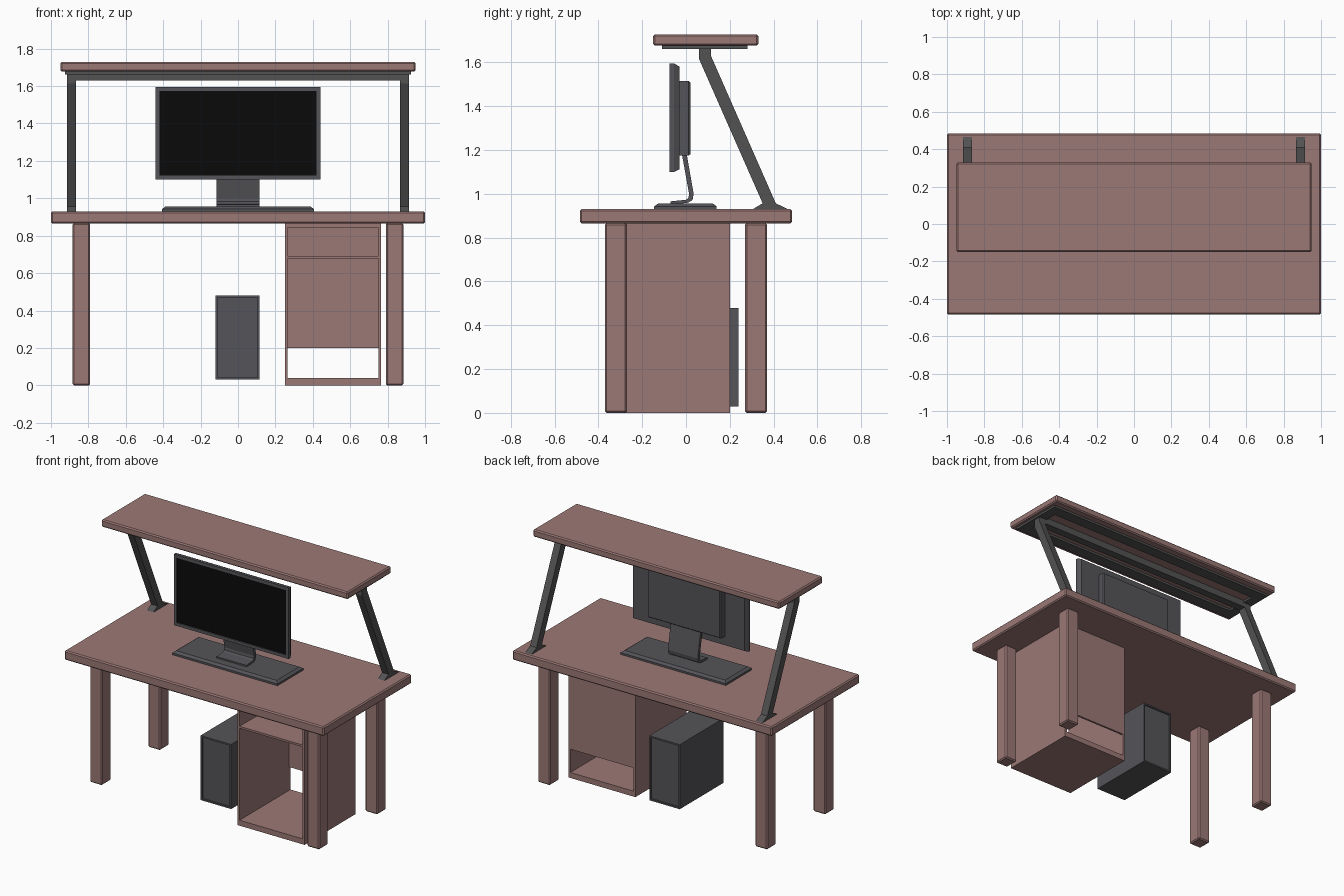
import bpy, bmesh
from mathutils import Vector

if "Cube" in bpy.data.objects:
    bpy.data.objects.remove(bpy.data.objects["Cube"])


def material(name, rgb):
    m = bpy.data.materials.new(name)
    m.diffuse_color = (*rgb, 1)
    m.use_nodes = True
    m.node_tree.nodes["Principled BSDF"].inputs["Base Color"].default_value = m.diffuse_color
    return m


WOOD = material("wood", (0.33, 0.19, 0.18))
METAL = material("dark_metal", (0.085, 0.085, 0.085))
PLASTIC = material("dark_plastic", (0.09, 0.09, 0.10))
BLACK = material("screen_black", (0.003, 0.003, 0.003))


def finish(name, bm, mat, bevel=0):
    bmesh.ops.recalc_face_normals(bm, faces=bm.faces)
    me = bpy.data.meshes.new(name)
    bm.to_mesh(me)
    bm.free()
    ob = bpy.data.objects.new(name, me)
    bpy.context.collection.objects.link(ob)
    me.materials.append(mat)
    if bevel:
        mod = ob.modifiers.new("bevel", 'BEVEL')
        mod.width, mod.segments = bevel, 1
    return ob


def cube(x, y, z):
    bm = bmesh.new()
    bmesh.ops.create_cube(bm, size=1)
    for v in bm.verts:
        v.co = Vector([r[0] if c < 0 else r[1] for c, r in zip(v.co, (x, y, z))])
    bm.normal_update()
    return bm


def box(name, x, y, z, mat, bevel=0):
    return finish(name, cube(x, y, z), mat, bevel)


def inset(bm, direction, width, depth, index=0):
    """Inset the outermost face that looks along direction; depth > 0 goes out."""
    d = Vector(direction)
    bm.normal_update()
    f = max((f for f in bm.faces if f.normal.dot(d) > 0.99),
            key=lambda f: f.calc_center_median().dot(d))
    bmesh.ops.inset_individual(bm, faces=[f], thickness=width, depth=depth)
    f.material_index = index


def extrude_profile(name, points, x0, x1, mat):
    """Extrude a closed (y, z) outline from x0 to x1."""
    bm = bmesh.new()
    f = bm.faces.new([bm.verts.new((x0, y, z)) for y, z in points])
    ext = bmesh.ops.extrude_face_region(bm, geom=[f])["geom"]
    bmesh.ops.translate(bm, vec=(x1 - x0, 0, 0),
                        verts=[v for v in ext if isinstance(v, bmesh.types.BMVert)])
    return finish(name, bm, mat)


FRONT, BACK, UP = (0, -1, 0), (0, 1, 0), (0, 0, 1)

# Desk top and legs
box("desk_top", (-1, 1), (-.485, .485), (.865, .93), WOOD, .008)
for sx, side in ((-1, "left"), (1, "right")):
    for sy, end in ((-1, "front"), (1, "back")):
        box(f"{end}_{side}_leg", sorted((sx * .79, sx * .885)),
            sorted((sy * .27, sy * .37)), (0, .867), WOOD, .008)

# Open cabinet under the desk
CY = (-.36, .20)
box("cabinet_left_side", (.25, .264), CY, (0, .865), WOOD)
box("cabinet_right_side", (.751, .765), CY, (0, .865), WOOD)
box("cabinet_floor", (.264, .751), CY, (0, .038), WOOD)
box("cabinet_top", (.264, .751), CY, (.845, .865), WOOD)
box("cabinet_shelf", (.264, .751), (-.36, .186), (.678, .692), WOOD)
box("cabinet_back", (.264, .751), (.186, .20), (.20, .845), WOOD)

# Computer tower with recessed front and back
bm = cube((-.12, .115), (-.24, .24), (.03, .48))
inset(bm, FRONT, .015, 0)
inset(bm, FRONT, .001, -.01)
inset(bm, BACK, .015, 0)
inset(bm, BACK, .001, -.01)
finish("computer_tower", bm, PLASTIC)

# Monitor: bezel with sunken screen and tapered back
bm = cube((-.442, .442), (-.075, -.055), (1.10, 1.595))
inset(bm, FRONT, .03, 0)
inset(bm, FRONT, .001, -.006, 1)
inset(bm, BACK, .018, .025)
finish("monitor", bm, PLASTIC).data.materials.append(BLACK)

bm = cube((-.28, .28), (-.031, .012), (1.175, 1.515))
inset(bm, BACK, .01, .009)
finish("monitor_back_housing", bm, PLASTIC)

# Bent neck and low foot plate
extrude_profile("monitor_neck", [
    (0, 1.2), (.035, 1.0), (.03, .972), (.01, .96), (-.07, .95),
    (-.07, .966), (0, .973), (.011, .982), (.014, 1.0), (-.022, 1.2)],
    -.115, .115, PLASTIC)
bm = cube((-.405, .405), (-.145, .14), (.93, .943))
inset(bm, UP, .025, .013)
finish("monitor_base", bm, PLASTIC)

# Raised shelf with its metal support frame
box("upper_shelf", (-.95, .95), (-.15, .33), (1.677, 1.728), WOOD, .008)
for y0, y1, end in ((-.11, -.03, "front"), (.20, .28, "back")):
    box(f"shelf_{end}_rail", (-.925, .925), (y0, y1), (1.662, 1.678), METAL)
for sx, side in ((-1, "left"), (1, "right")):
    box(f"shelf_{side}_rail", sorted((sx * .855, sx * .925)), (-.03, .20),
        (1.662, 1.678), METAL)
box("shelf_cross_bar", (-.866, .866), (.06, .115), (1.63, 1.678), METAL)

# Slanted struts with flared feet
STRUT = [(.305, .93), (.35, .957), (.06, 1.615), (.06, 1.67),
         (.115, 1.67), (.115, 1.628), (.41, .957), (.465, .93)]
for sx, side in ((-1, "left"), (1, "right")):
    a, b = sorted((sx * .865, sx * .915))
    extrude_profile(f"{side}_strut", STRUT, a, b, METAL)
